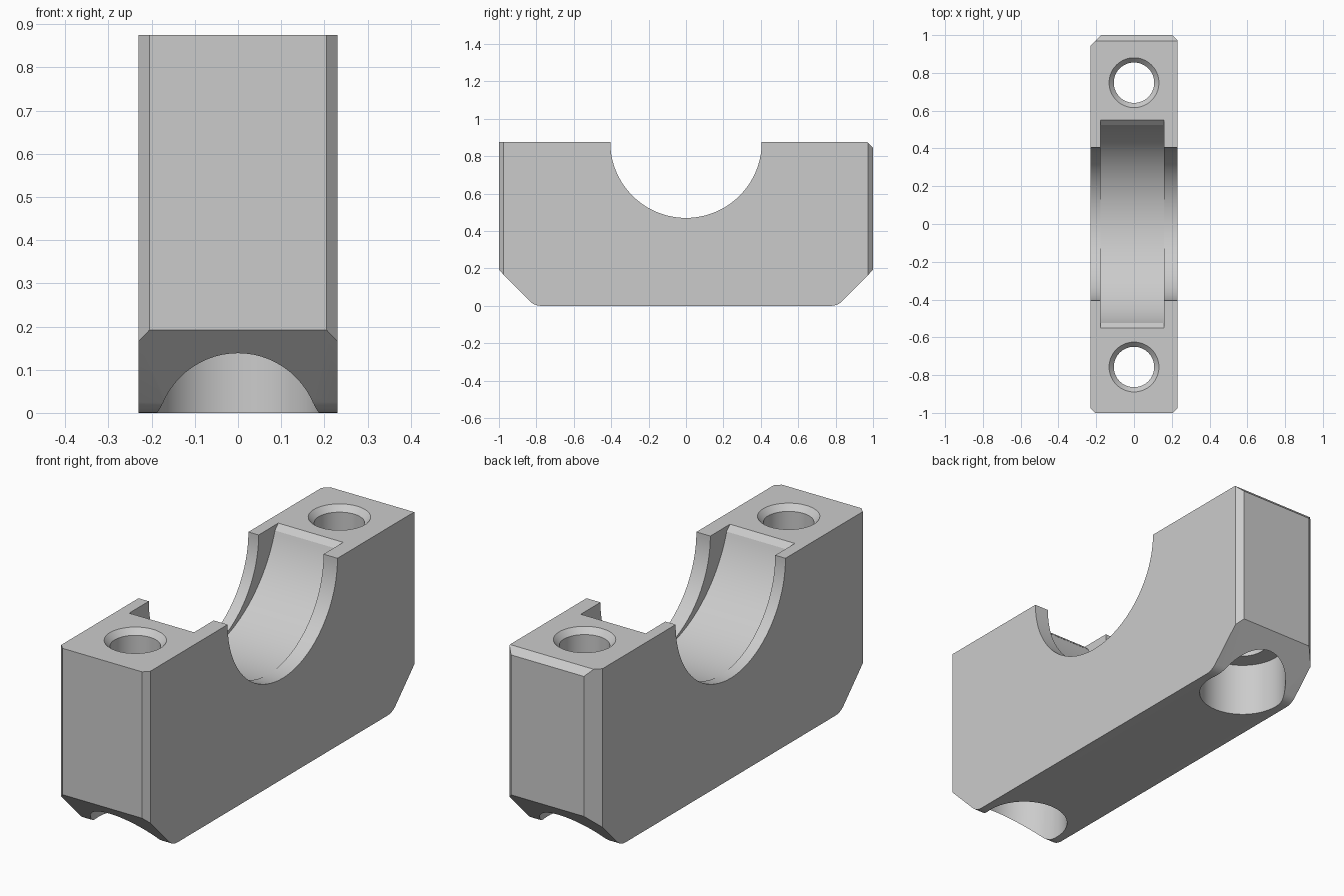
import bpy, bmesh
from math import sin, cos, pi, radians
from mathutils import Vector

cube = bpy.data.objects.get("Cube")
if cube:
    bpy.data.objects.remove(cube, do_unlink=True)

HALF_W, TOP = 0.23, 0.875

grey = bpy.data.materials.new("light grey")
grey.use_nodes = True
color = (0.6, 0.6, 0.6, 1)
grey.diffuse_color = color
grey.node_tree.nodes["Principled BSDF"].inputs["Base Color"].default_value = color


def to_object(name, bm):
    bmesh.ops.recalc_face_normals(bm, faces=bm.faces)
    mesh = bpy.data.meshes.new(name)
    bm.to_mesh(mesh)
    bm.free()
    mesh.materials.append(grey)
    obj = bpy.data.objects.new(name, mesh)
    bpy.context.collection.objects.link(obj)
    return obj


def extrude_profile(points, x0, x1):
    """Sweep a (y, z) outline along x."""
    bm = bmesh.new()
    face = bm.faces.new([bm.verts.new((x0, y, z)) for y, z in points])
    new = bmesh.ops.extrude_face_region(bm, geom=[face])["geom"]
    bmesh.ops.translate(bm, vec=(x1 - x0, 0, 0),
                        verts=[v for v in new if isinstance(v, bmesh.types.BMVert)])
    return bm


def bore_cutter(y, rings, segments=64):
    """Closed turned shape from (radius, z) rings around a vertical axis."""
    bm = bmesh.new()
    loops = [[bm.verts.new((r * cos(2 * pi * i / segments),
                            y + r * sin(2 * pi * i / segments), z))
              for i in range(segments)] for r, z in rings]
    for a, b in zip(loops, loops[1:]):
        for i in range(segments):
            j = (i + 1) % segments
            bm.faces.new((a[i], a[j], b[j], b[i]))
    bm.faces.new(loops[0])
    bm.faces.new(loops[-1])
    return to_object("bore_cutter", bm)


def arc(radius, zc, start, end, n=64):
    angles = [radians(start + (end - start) * i / n) for i in range(n + 1)]
    return [(radius * cos(a), zc + radius * sin(a)) for a in angles]


# Block side outline: rounded lower slopes, bevelled top edge at the back
fillet = [(0.775 + 0.085 * sin(a), 0.085 - 0.085 * cos(a))
          for a in (radians(45 * i / 6) for i in range(7))]
lower = fillet + [(1, 0.192)]
outline = lower + [(1, TOP - 0.03), (0.97, TOP), (-1, TOP)]
outline += [(-y, z) for y, z in reversed(lower)]
bm = extrude_profile(outline, -HALF_W, HALF_W)

# Vertical corner chamfers, larger at one back corner
for sx, sy, size in ((1, 1, 0.027), (-1, 1, 0.057), (1, -1, 0.025), (-1, -1, 0.025)):
    cut = bmesh.ops.bisect_plane(
        bm, geom=bm.verts[:] + bm.edges[:] + bm.faces[:], dist=1e-6,
        plane_co=Vector((sx * HALF_W, sy * (1 - size), 0)),
        plane_no=Vector((sx, sy, 0)), clear_outer=True)
    edges = [e for e in cut["geom_cut"] if isinstance(e, bmesh.types.BMEdge)]
    bmesh.ops.contextual_create(bm, geom=edges)
block = to_object("bearing_block", bm)

# Round saddle across the full width
saddle = [(-0.405, 1.1)] + arc(0.405, TOP, 180, 360) + [(0.405, 1.1)]
cutters = [to_object("saddle_cutter", extrude_profile(saddle, -0.5, 0.5))]

# Shallower, wider shell seat between the two lips, with bevelled ends
seat = [(-0.80, 1.1), (-0.525, 0.85)] + arc(0.553, 1.021, 198, 342) + [(0.525, 0.85), (0.80, 1.1)]
seat[0], seat[-1] = (-0.775, 1.1), (0.775, 1.1)
cutters.append(to_object("seat_cutter", extrude_profile(seat, -0.177, 0.158)))

# Bolt holes with countersunk tops and wide counterbores below
for y in (-0.757, 0.748):
    cutters.append(bore_cutter(y, [(0.19, -0.1), (0.19, 0.25), (0.107, 0.25),
                                   (0.107, TOP - 0.027), (0.132, TOP), (0.132, 1.0)]))

for cutter in cutters:
    cutter.hide_render = True
    mod = block.modifiers.new("cut", 'BOOLEAN')
    mod.operation = 'DIFFERENCE'
    mod.solver = 'EXACT'
    mod.object = cutter

# Bake the cuts and discard the helpers
bpy.context.view_layer.update()
result = bpy.data.meshes.new_from_object(
    block.evaluated_get(bpy.context.evaluated_depsgraph_get()))
block.modifiers.clear()
block.data = result
for cutter in cutters:
    bpy.data.objects.remove(cutter, do_unlink=True)

bpy.ops.object.select_all(action='DESELECT')
block.select_set(True)
bpy.context.view_layer.objects.active = block
bpy.ops.object.shade_smooth_by_angle(angle=radians(20))
